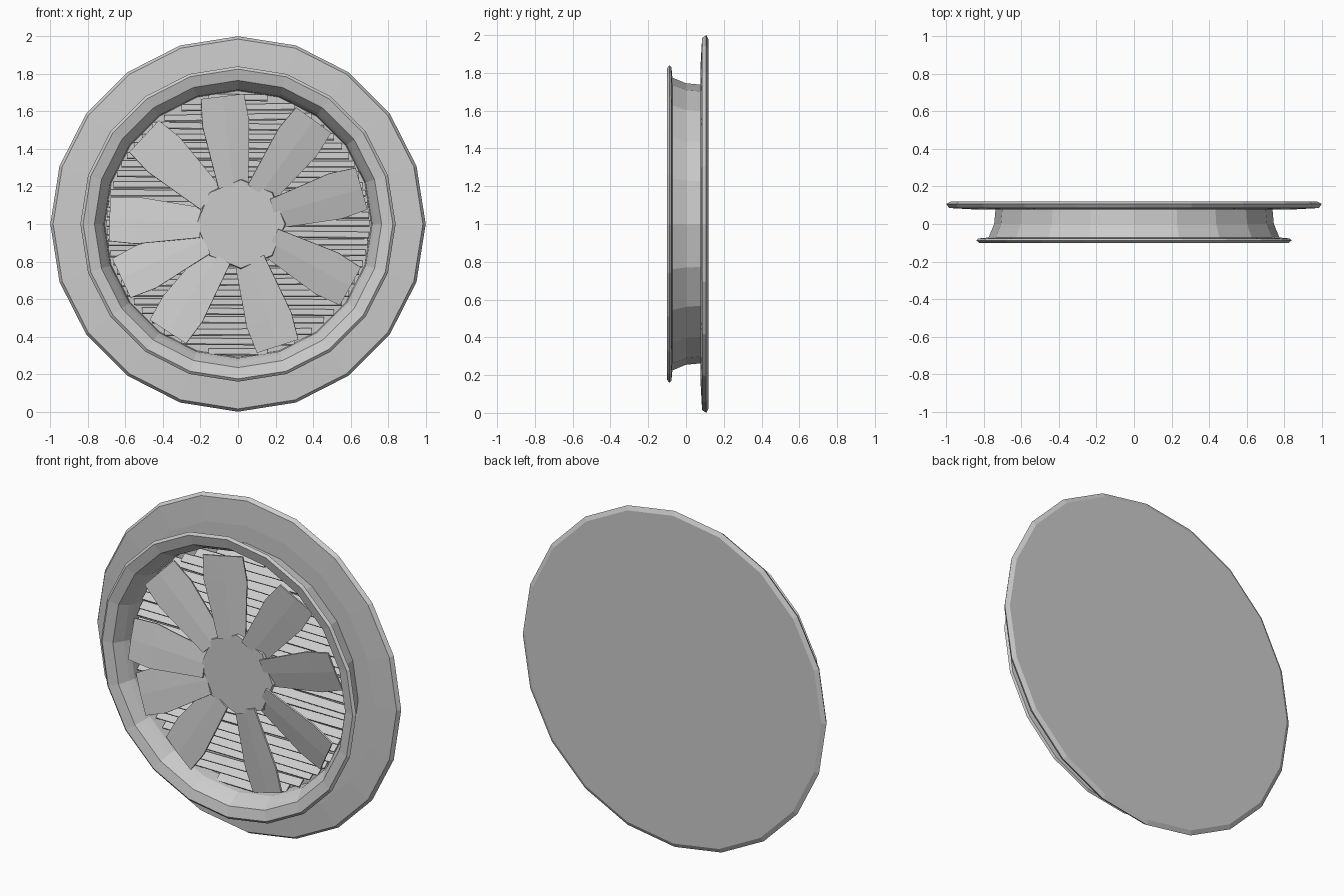
import bpy, math, random
from mathutils import Vector

if "Cube" in bpy.data.objects:
    bpy.data.objects.remove(bpy.data.objects["Cube"])

random.seed(4)
CZ = 1.0  # height of the wheel centre


def make_object(name, verts, faces, thickness=0.0):
    mesh = bpy.data.meshes.new(name)
    mesh.from_pydata([tuple(v) for v in verts], [], faces)
    mesh.update()
    ob = bpy.data.objects.new(name, mesh)
    bpy.context.collection.objects.link(ob)
    if thickness:
        mod = ob.modifiers.new("thickness", 'SOLIDIFY')
        mod.thickness = thickness
        mod.offset = 0
    return ob


def lathe(name, profile, sides, cx=0.0):
    """Spin (radius, y) points around the y axis; the end rings are capped."""
    verts, faces = [], []
    for r, y in profile:
        for i in range(sides):
            a = 2 * math.pi * i / sides
            verts.append((cx + r * math.cos(a), y, CZ + r * math.sin(a)))
    for j in range(len(profile) - 1):
        for i in range(sides):
            k = (i + 1) % sides
            faces.append((j * sides + i, j * sides + k,
                          (j + 1) * sides + k, (j + 1) * sides + i))
    faces.append(tuple(reversed(range(sides))))
    last = (len(profile) - 1) * sides
    faces.append(tuple(range(last, last + sides)))
    return make_object(name, verts, faces)


# Housing: closed back, wide flange, tapered barrel, front lip, inner funnel
lathe("housing", [
    (0.975, 0.12), (1.0, 0.107), (0.985, 0.085), (0.84, 0.077), (0.738, 0.077),
    (0.745, 0.0), (0.775, -0.072), (0.83, -0.077), (0.84, -0.088),
    (0.825, -0.1), (0.765, -0.085), (0.73, -0.03), (0.715, 0.0), (0.71, 0.075),
], 20)

# Hub: flat eight-sided cap in the middle
lathe("hub", [(0.20, 0.06), (0.24, -0.015), (0.235, -0.032)], 8, 0.015)

# Blades: flaring pitched paddles with blunt ends
verts, faces = [], []
for deg in (97, 54, 16, -29, -72, -123, -155, 178, 137):
    a = math.radians(deg)
    out = Vector((math.cos(a), 0, math.sin(a)))
    side = Vector((-math.sin(a), 0, math.cos(a)))
    base = len(verts)
    for r, half in ((0.20, 0.08), (0.54, 0.125), (0.685, 0.115)):
        for s in (-1, 0, 1):
            y = -0.022 - 0.025 * s * half / 0.12 - (0.004 if s == 0 else 0)
            verts.append(Vector((0, y, CZ)) + out * r + side * (half * s))
    for row in range(2):
        for col in range(2):
            i = base + row * 3 + col
            faces.append((i, i + 1, i + 4, i + 3))
make_object("fan_blades", verts, faces, 0.01)

# Louvre slats: thin tilted strips of uneven slope behind the blades
verts, faces = [], []
count = 27
for n in range(count):
    z = -0.69 + 1.35 * n / (count - 1)
    half = math.sqrt(0.71 ** 2 - max(abs(z), abs(z + 0.03)) ** 2) - 0.01
    t1, t2 = random.uniform(-0.01, 0.01), random.uniform(-0.01, 0.01)
    i = len(verts)
    verts += [(-half, 0.02, CZ + z + t1), (half, 0.02, CZ + z + t2),
              (half, 0.06, CZ + z + t2 + 0.03), (-half, 0.06, CZ + z + t1 + 0.03)]
    faces.append((i, i + 1, i + 2, i + 3))
make_object("louvre_slats", verts, faces, 0.008)
